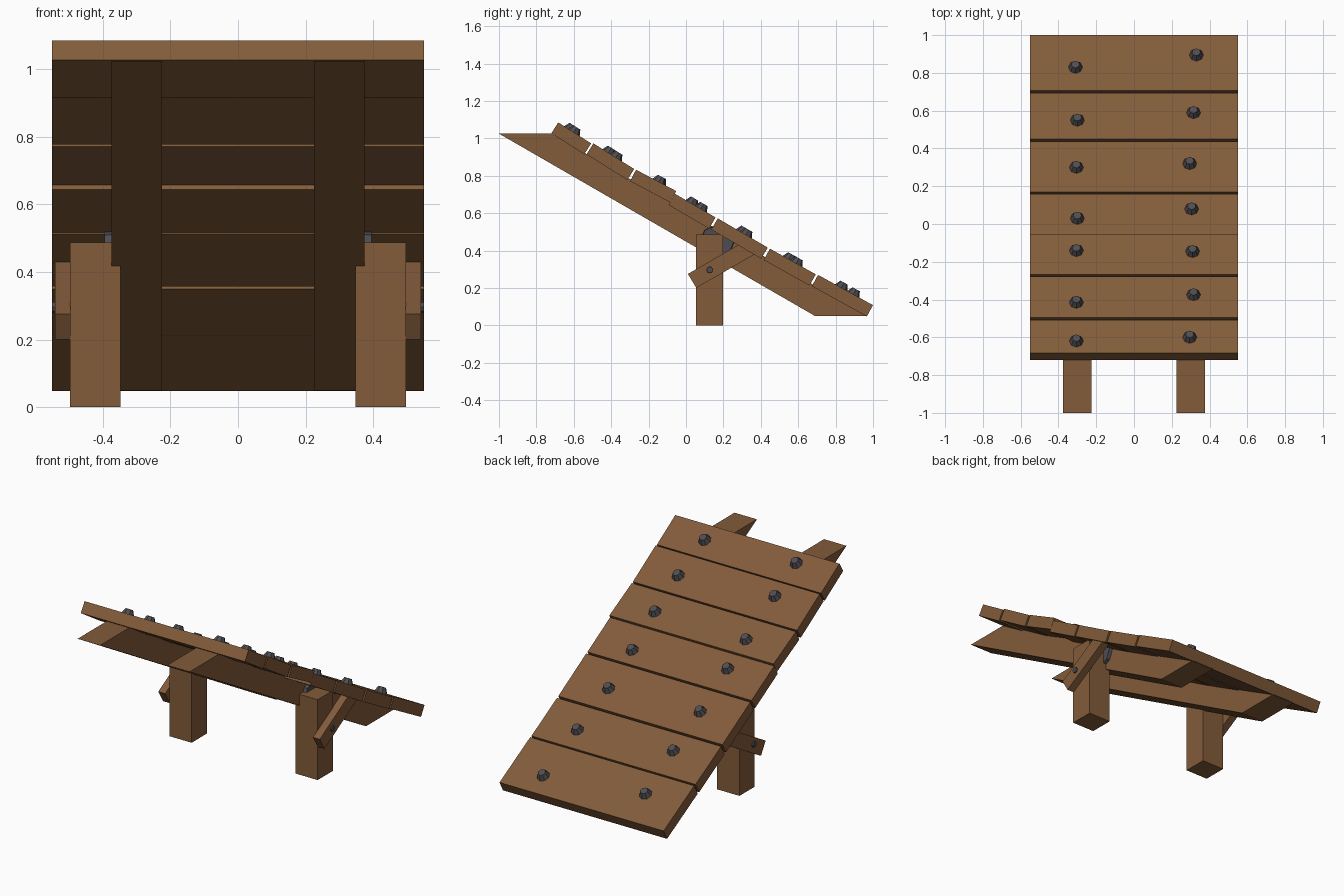
import bpy, bmesh, math
from mathutils import Matrix, Vector

if "Cube" in bpy.data.objects:
    bpy.data.objects.remove(bpy.data.objects["Cube"])


def material(name, rgb):
    m = bpy.data.materials.new(name)
    m.diffuse_color = (*rgb, 1)
    m.use_nodes = True
    m.node_tree.nodes["Principled BSDF"].inputs["Base Color"].default_value = m.diffuse_color
    return m


WOOD = material("brown wood", (0.225, 0.106, 0.043))
IRON = material("dark iron", (0.075, 0.075, 0.085))


def finish(bm, name, mat):
    bmesh.ops.recalc_face_normals(bm, faces=bm.faces[:])
    me = bpy.data.meshes.new(name)
    bm.to_mesh(me)
    bm.free()
    me.materials.append(mat)
    ob = bpy.data.objects.new(name, me)
    bpy.context.collection.objects.link(ob)
    return ob


def prism(name, profile, x0, x1, mat=WOOD):
    """Side profile in (y, z) pulled along x."""
    bm = bmesh.new()
    face = bm.faces.new([bm.verts.new((x0, y, z)) for y, z in profile])
    ext = bmesh.ops.extrude_face_region(bm, geom=[face])["geom"]
    bmesh.ops.translate(bm, vec=(x1 - x0, 0, 0),
                        verts=[v for v in ext if isinstance(v, bmesh.types.BMVert)])
    return finish(bm, name, mat)


def stud(name, center, direction, r1, r2, depth, sides=8):
    """Tapered bolt whose base sits at center."""
    d = Vector(direction).normalized()
    rot = d.to_track_quat('Z', 'Y').to_matrix().to_4x4()
    bm = bmesh.new()
    bmesh.ops.create_cone(bm, cap_ends=True, segments=sides, radius1=r1, radius2=r2, depth=depth,
                          matrix=Matrix.Translation(Vector(center) + d * depth / 2) @ rot)
    return finish(bm, name, IRON)


# Planks: top edge from (y0, z0) to (y1, z1), with the two bolt (x, y) positions
THICK = 0.069
planks = [
    ((-0.683, 1.085), (-0.507, 0.973), (-0.305, -0.62), (0.295, -0.60)),
    ((-0.495, 0.973), (-0.277, 0.836), (-0.305, -0.415), (0.315, -0.375)),
    ((-0.267, 0.832), (-0.052, 0.718), (-0.305, -0.14), (0.31, -0.145)),
    ((-0.058, 0.703), (0.158, 0.577), (-0.30, 0.03), (0.305, 0.08)),
    ((0.170, 0.572), (0.437, 0.416), (-0.305, 0.30), (0.295, 0.32)),
    ((0.449, 0.410), (0.694, 0.273), (-0.30, 0.55), (0.315, 0.59)),
    ((0.706, 0.270), (1.000, 0.108), (-0.31, 0.83), (0.33, 0.895)),
]
for i, (a, b, *bolts) in enumerate(planks, 1):
    a, b = Vector(a), Vector(b)
    t = (b - a).normalized()
    n = Vector((-t.y, t.x))          # upward normal in the side plane
    prism(f"plank_{i}", [a, b, b - n * THICK, a - n * THICK], -0.55, 0.55)
    for j, (x, y) in enumerate(bolts, 1):
        z = a.y + (y - a.x) * t.y / t.x
        base = Vector((x, y, z)) - Vector((0, n.x, n.y)) * 0.005
        stud(f"plank_bolt_{i}_{j}", base, (0, n.x, n.y), 0.04, 0.022, 0.036)

# Parts repeated on both sides
for side, s in (("left", -1), ("right", 1)):
    prism(f"{side}_stringer", [(-1, 1.025), (-0.72, 1.025), (0.97, 0.05), (0.69, 0.05)],
          s * 0.225, s * 0.375)
    prism(f"{side}_post", [(0.053, 0), (0.198, 0), (0.198, 0.487), (0.053, 0.487)],
          s * 0.348, s * 0.497)
    # brace climbs to the underside of the planks
    prism(f"{side}_brace", [(0.01, 0.275), (0.055, 0.20), (0.39, 0.393), (0.305, 0.445)],
          s * 0.495, s * 0.541)
    stud(f"{side}_brace_bolt", (s * 0.53, 0.127, 0.297), (s, 0, 0), 0.019, 0.017, 0.02)
    # pivot disc between stringer and post
    stud(f"{side}_pivot_disc", (s * 0.36, 0.165, 0.445), (s, 0, 0), 0.095, 0.09, 0.035)
